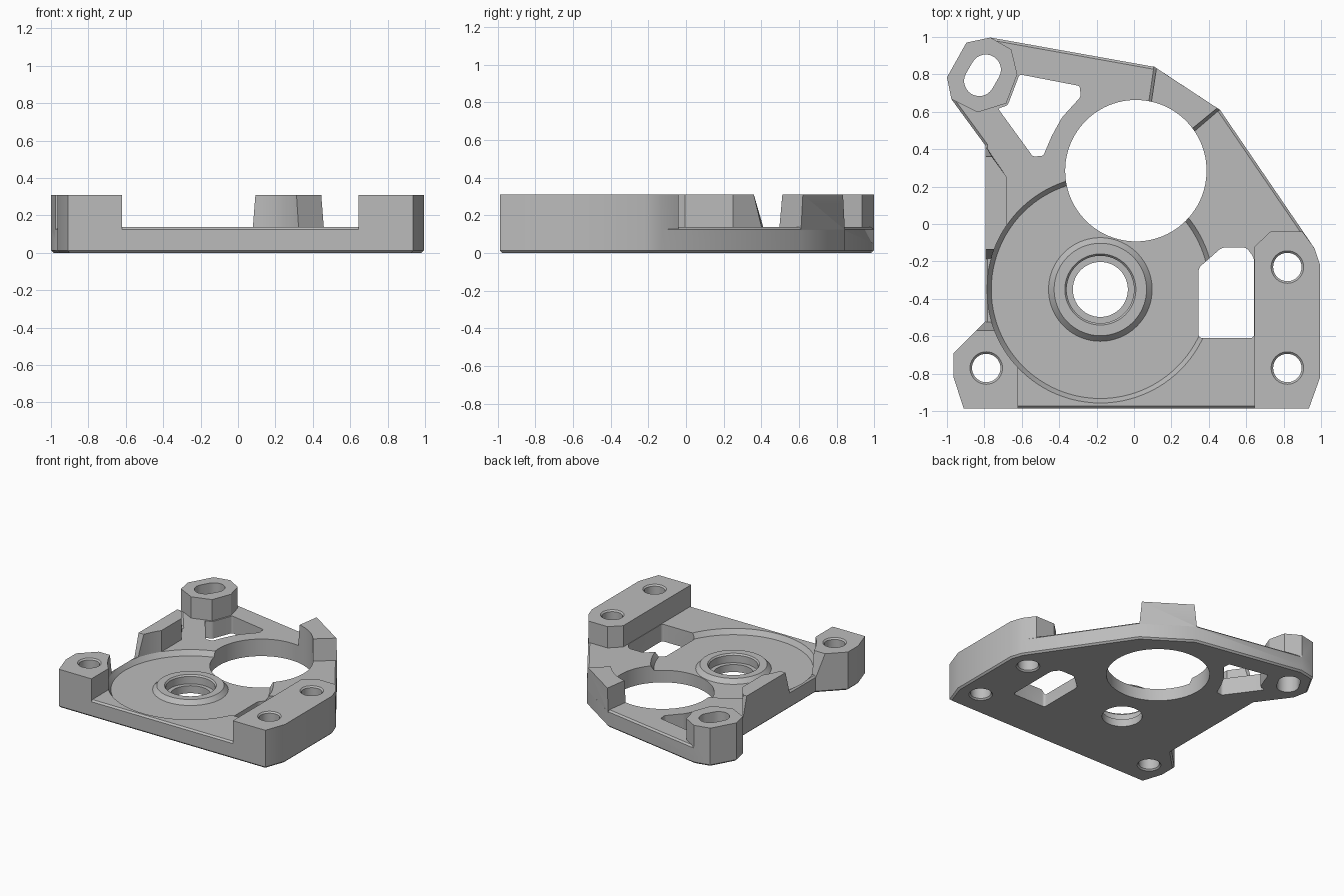
import bpy, bmesh, math

if "Cube" in bpy.data.objects:
    bpy.data.objects.remove(bpy.data.objects["Cube"], do_unlink=True)

PLATE, TOP = 0.138, 0.31

metal = bpy.data.materials.new("machined grey")
metal.use_nodes = True
metal.diffuse_color = (0.5, 0.5, 0.5, 1)
metal.node_tree.nodes["Principled BSDF"].inputs["Base Color"].default_value = (0.5, 0.5, 0.5, 1)


def finish(name, bm):
    """Turns a closed bmesh into an object with outward normals."""
    bmesh.ops.recalc_face_normals(bm, faces=bm.faces[:])
    if bm.calc_volume(signed=True) < 0:
        bmesh.ops.reverse_faces(bm, faces=bm.faces[:])
    mesh = bpy.data.meshes.new(name)
    bm.to_mesh(mesh)
    bm.free()
    mesh.materials.append(metal)
    obj = bpy.data.objects.new(name, mesh)
    bpy.context.scene.collection.objects.link(obj)
    return obj


def prism(name, pts, z0, z1, top=None, chamfer=0, rounding=0):
    """Extruded outline; 'top' gives a tapered upper outline."""
    bm = bmesh.new()
    low = [bm.verts.new((x, y, z0)) for x, y in pts]
    high = [bm.verts.new((x, y, z1)) for x, y in (top or pts)]
    bm.faces.new(low[::-1])
    bm.faces.new(high)
    n = len(pts)
    for i in range(n):
        j = (i + 1) % n
        bm.faces.new((low[i], low[j], high[j], high[i]))
    bmesh.ops.recalc_face_normals(bm, faces=bm.faces[:])
    upright = [e for e in bm.edges if abs(e.verts[0].co.z - e.verts[1].co.z) > 1e-4]
    if rounding:
        bmesh.ops.bevel(bm, geom=upright, offset=rounding, segments=4,
                        profile=0.5, affect='EDGES')
    if chamfer:
        rims = [e for e in bm.edges if e not in upright]
        bmesh.ops.bevel(bm, geom=rims, offset=chamfer, segments=1,
                        profile=0.5, affect='EDGES')
    return finish(name, bm)


def lathe(name, x, y, profile, steps=72):
    """Solid of revolution; the profile starts and ends on the axis."""
    bm = bmesh.new()
    rings = []
    for r, z in profile[1:-1]:
        rings.append([bm.verts.new((x + r * math.cos(2 * math.pi * i / steps),
                                    y + r * math.sin(2 * math.pi * i / steps), z))
                      for i in range(steps)])
    bm.faces.new(rings[0])
    bm.faces.new(rings[-1][::-1])
    for i in range(steps):
        j = (i + 1) % steps
        for a, b in zip(rings, rings[1:]):
            bm.faces.new((a[i], b[i], b[j], a[j]))
    return finish(name, bm)


def volume(mesh):
    bm = bmesh.new()
    bm.from_mesh(mesh)
    size = bm.calc_volume()
    bm.free()
    return size


def combine(body, other, operation):
    """Boolean step that only accepts a result of plausible volume."""
    other.hide_render = True
    before = volume(body.data)
    for solver in ('EXACT', 'MANIFOLD', 'FLOAT'):
        mod = body.modifiers.new(other.name, 'BOOLEAN')
        mod.operation, mod.solver, mod.object = operation, solver, other
        bpy.context.view_layer.update()
        graph = bpy.context.evaluated_depsgraph_get()
        result = bpy.data.meshes.new_from_object(body.evaluated_get(graph))
        body.modifiers.remove(mod)
        if 0.7 * before < volume(result) < 1.4 * before:
            body.data = result
            break
    bpy.data.objects.remove(other, do_unlink=True)


# Base plate
body = prism("mounting_plate", [
    (-.91, -.987), (.935, -.987), (.995, -.82), (.995, -.22), (.965, -.13),
    (.46, .61), (.11, .84), (-.768, .997), (-.896, .97), (-1, .784),
    (-.976, .667), (-.795, .42), (-.795, -.52), (-.965, -.69), (-.965, -.82)],
    0, PLATE, chamfer=.013)

# Raised blocks standing on the plate
parts = [
    prism("right_block", [
        (.645, -.987), (.935, -.987), (.995, -.82), (.995, -.22), (.965, -.13),
        (.9, -.04), (.73, -.04), (.645, -.12)], .05, TOP),
    prism("rear_post", [
        (-.768, .997), (-.656, .933), (-.624, .8), (-.683, .645),
        (-.837, .597), (-.976, .667), (-1, .784), (-.896, .97)], .05, TOP),
    prism("front_left_block", [
        (-.91, -.987), (-.62, -.987), (-.62, -.52), (-.795, -.52),
        (-.965, -.69), (-.965, -.82)], .12, TOP,
        top=[(-.91, -.987), (-.62, -.987), (-.62, -.57), (-.845, -.57),
             (-.965, -.69), (-.965, -.82)]),
    prism("side_wall", [
        (-.795, -.19), (-.68, -.19), (-.68, .25), (-.785, .405), (-.795, .415)],
        .12, TOP,
        top=[(-.795, -.135), (-.68, -.135), (-.68, .25), (-.76, .36), (-.795, .36)]),
    prism("rim_tab", [
        (.105, .843), (.46, .61), (.32, .49), (.2, .4), (.07, .6)], .12, TOP,
        top=[(.12, .833), (.445, .62), (.305, .505), (.2, .4), (.085, .6)]),
]
for part in parts:
    combine(body, part, 'UNION')


def drill(x, y, r=.076, c=.011):
    """Mounting hole with a chamfer at both mouths."""
    return lathe("drill", x, y, [
        (0, TOP + .03), (r + c + .03, TOP + .03), (r, TOP - c),
        (r, c), (r + c + .03, -.03), (0, -.03)], 40)


def slot_outline(x, y, angle, half, r, steps=14):
    """Long hole with round ends."""
    pts = []
    for side in (0, math.pi):
        for i in range(steps + 1):
            a = angle + side - math.pi / 2 + math.pi * i / steps
            pts.append((x + half * math.cos(angle + side) + r * math.cos(a),
                        y + half * math.sin(angle + side) + r * math.sin(a)))
    return pts


# Recess, central boss, bearing seat and shaft hole in one turned cutter
cutters = [
    lathe("recess", -.18, -.35, [
        (0, .4), (.607, .4), (.607, PLATE), (.583, .098), (.277, .098),
        (.247, .132), (.19, .132), (.18, .12), (.18, .06), (.147, .06),
        (.147, -.05), (0, -.05)], 96),
    lathe("large_bore", .01, .285, [(0, .4), (.378, .4), (.378, -.05), (0, -.05)], 96),
    prism("side_window", [
        (.345, -.61), (.642, -.61), (.642, -.18), (.6, -.125), (.47, -.125),
        (.345, -.235)], -.05, .25, rounding=.02),
    prism("corner_window", [
        (-.612, .8), (-.29, .738), (-.285, .68), (-.385, .57), (-.44, .47),
        (-.485, .365), (-.54, .36), (-.727, .617), (-.675, .635)],
        -.05, .25, rounding=.012),
    prism("post_slot", slot_outline(-.81, .795, math.radians(60), .035, .081), -.05, .4),
]
cutters += [drill(x, y) for x, y in ((.82, -.23), (.82, -.77), (-.79, -.77))]
for cutter in cutters:
    combine(body, cutter, 'DIFFERENCE')

# Smooth bores, crisp edges
bpy.ops.object.select_all(action='DESELECT')
bpy.context.view_layer.objects.active = body
body.select_set(True)
bpy.ops.object.shade_smooth_by_angle(angle=math.radians(25))
